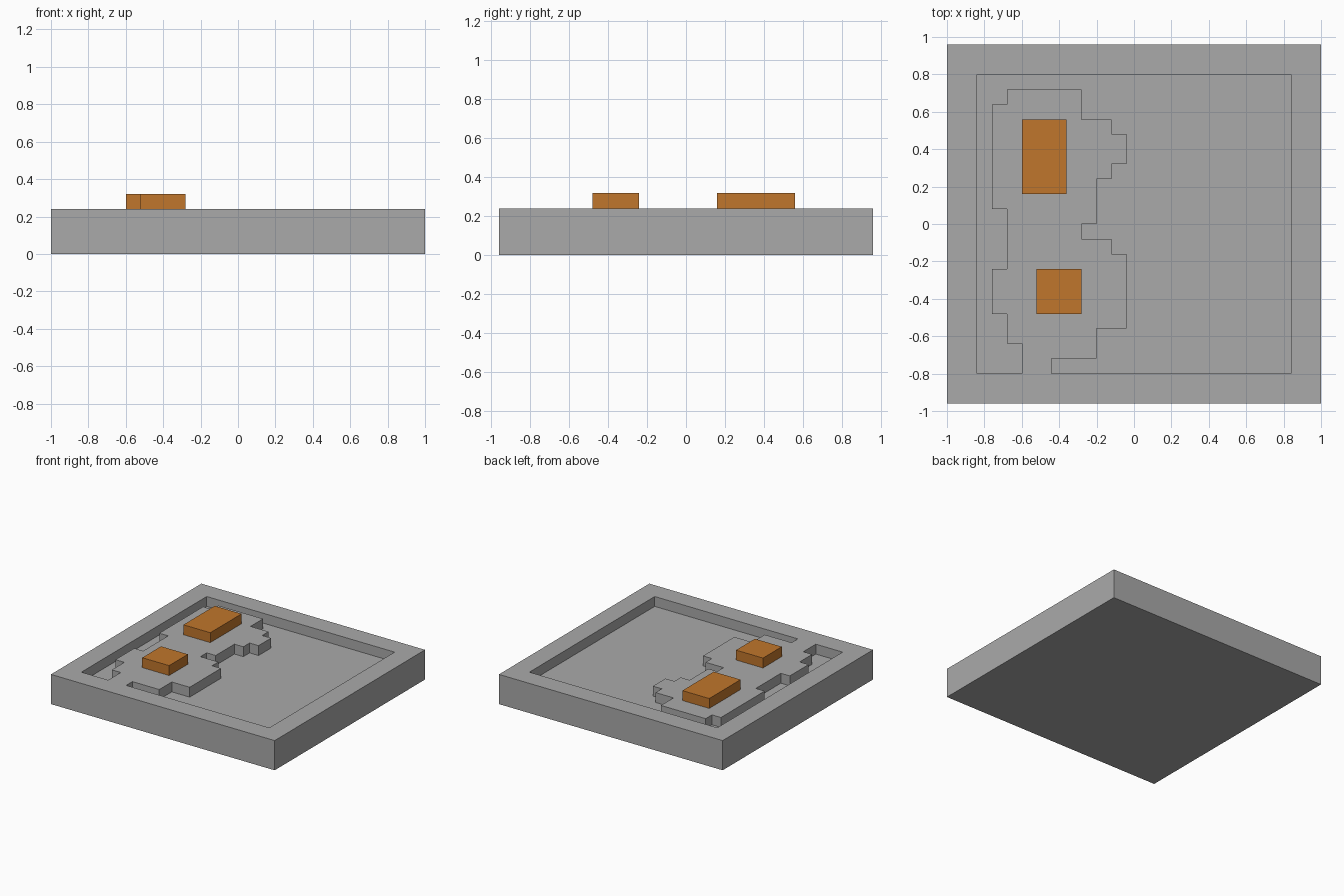
import bpy
import bmesh

UNIT = 0.08  # side of one grid cell
WIDTH, DEPTH = 25, 24  # slab footprint in cells

if "Cube" in bpy.data.objects:
    bpy.data.objects.remove(bpy.data.objects["Cube"], do_unlink=True)


def make_material(name, rgb):
    mat = bpy.data.materials.new(name)
    mat.use_nodes = True
    colour = (*rgb, 1.0)
    mat.diffuse_color = colour
    bsdf = mat.node_tree.nodes["Principled BSDF"]
    bsdf.inputs["Base Color"].default_value = colour
    bsdf.inputs["Roughness"].default_value = 0.8
    return mat


def prism(name, outline, low, high, mat):
    """Extrude an outline given in cells from layer low to layer high."""
    bm = bmesh.new()
    verts = [bm.verts.new(((i - WIDTH / 2) * UNIT, (j - DEPTH / 2) * UNIT, low * UNIT))
             for i, j in outline]
    face = bm.faces.new(verts)
    top = bmesh.ops.extrude_face_region(bm, geom=[face])["geom"]
    bmesh.ops.translate(bm, vec=(0, 0, (high - low) * UNIT),
                        verts=[g for g in top if isinstance(g, bmesh.types.BMVert)])
    bmesh.ops.recalc_face_normals(bm, faces=bm.faces)
    mesh = bpy.data.meshes.new(name)
    bm.to_mesh(mesh)
    bm.free()
    mesh.materials.append(mat)
    obj = bpy.data.objects.new(name, mesh)
    bpy.context.collection.objects.link(obj)
    return obj


def rect(x0, y0, x1, y1):
    return [(x0, y0), (x1, y0), (x1, y1), (x0, y1)]


grey = make_material("stone grey", (0.4, 0.4, 0.4))
orange = make_material("burnt orange", (0.53, 0.18, 0.025))

# Slab with a rim
base_slab = prism("base_slab", rect(0, 0, WIDTH, DEPTH), 0, 3, grey)

# Recess: wraps around a stepped plateau that joins the front rim
plateau_edge = [
    (5, 2), (5, 4), (4, 4), (4, 6), (3, 6), (3, 9), (4, 9), (4, 13), (3, 13),
    (3, 20), (4, 20), (4, 21), (9, 21), (9, 19), (11, 19), (11, 18), (12, 18),
    (12, 16), (11, 16), (11, 15), (10, 15), (10, 12), (9, 12), (9, 11), (11, 11),
    (11, 10), (12, 10), (12, 5), (10, 5), (10, 3), (7, 3), (7, 2)]
rim_edge = [(23, 2), (23, 22), (2, 22), (2, 2)]
recess_cutter = prism("recess_cutter", plateau_edge + rim_edge, 2, 4, grey)
recess_cutter.hide_render = True

cut = base_slab.modifiers.new("recess", "BOOLEAN")
cut.operation = "DIFFERENCE"
cut.solver = "EXACT"
cut.object = recess_cutter

# Bake the cut and drop the cutter
bpy.context.view_layer.update()
evaluated = base_slab.evaluated_get(bpy.context.evaluated_depsgraph_get())
carved = bpy.data.meshes.new_from_object(evaluated)
base_slab.modifiers.clear()
base_slab.data = carved
bpy.data.objects.remove(recess_cutter, do_unlink=True)

# Raised blocks on the plateau
prism("rear_block", rect(5, 14, 8, 19), 3, 4, orange)
prism("front_block", rect(6, 6, 9, 9), 3, 4, orange)
